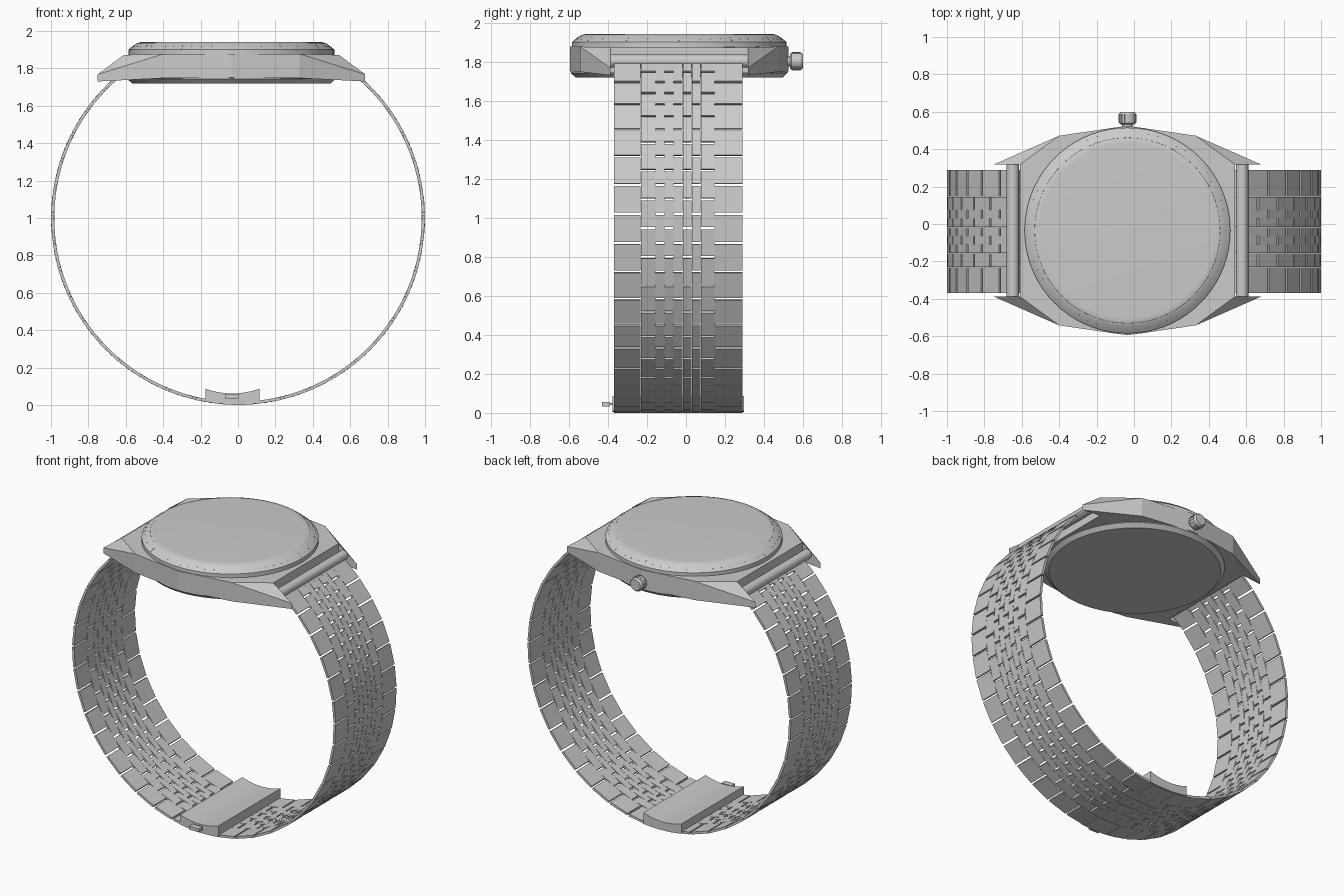
import bpy, bmesh
from math import sin, cos, pi
from mathutils import Vector, Matrix

if "Cube" in bpy.data.objects:
    bpy.data.objects.remove(bpy.data.objects["Cube"])

CX = CY = -0.035   # centre of the watch head


def finish(name, bm, smooth=False):
    bmesh.ops.recalc_face_normals(bm, faces=bm.faces[:])
    me = bpy.data.meshes.new(name)
    bm.to_mesh(me)
    bm.free()
    ob = bpy.data.objects.new(name, me)
    bpy.context.collection.objects.link(ob)
    if smooth:
        bpy.ops.object.select_all(action='DESELECT')
        ob.select_set(True)
        bpy.context.view_layer.objects.active = ob
        bpy.ops.object.shade_smooth_by_angle(angle=0.45)
    return ob


def lathe(name, profile, matrix, n=72):
    """Spin (radius, height) points about the axis; ends are capped."""
    bm = bmesh.new()
    rings = [[bm.verts.new(matrix @ Vector((r * cos(2 * pi * i / n), r * sin(2 * pi * i / n), h)))
              for i in range(n)] for r, h in profile]
    for a, b in zip(rings, rings[1:]):
        for i in range(n):
            j = (i + 1) % n
            bm.faces.new((a[i], a[j], b[j], b[i]))
    bm.faces.new(rings[0])
    bm.faces.new(rings[-1])
    return finish(name, bm, True)


def add_box(bm, lo, hi):
    c = [(a + b) / 2 for a, b in zip(lo, hi)]
    s = [b - a for a, b in zip(lo, hi)]
    bmesh.ops.create_cube(bm, size=1, matrix=Matrix.Translation(c) @ Matrix.Diagonal((*s, 1)))


def prism(bm, section, y0, y1):
    """Extrude an x-z section along y."""
    a = [bm.verts.new((x, y0, z)) for x, z in section]
    b = [bm.verts.new((x, y1, z)) for x, z in section]
    n = len(section)
    for i in range(n):
        j = (i + 1) % n
        bm.faces.new((a[i], a[j], b[j], b[i]))
    bm.faces.new(a)
    bm.faces.new(b)


head = Matrix.Translation((CX, CY, 0))

# Case: faceted body with four drooping pointed lugs
quad = [(0, 0.56, 1.877, 1.75), (0.365, 0.507, 1.877, 1.748),
        (0.715, 0.353, 1.768, 1.73), (0.575, 0.353, 1.872, 1.742)]
outline = quad[:]
outline += [(x, -y, t, b) for x, y, t, b in reversed(quad)]
outline += [(-x, -y, t, b) for x, y, t, b in quad[1:]]
outline += [(-x, y, t, b) for x, y, t, b in reversed(quad[1:])]
bm = bmesh.new()
top = [bm.verts.new((CX + x, CY + y, t)) for x, y, t, b in outline]
bot = [bm.verts.new((CX + x, CY + y, b)) for x, y, t, b in outline]
n = len(outline)
tips = [i for i, p in enumerate(outline) if abs(p[0]) > 0.7]
for i in range(n):
    j = (i + 1) % n
    bm.faces.new((top[i], top[j], bot[j], bot[i]))
for ring in (top, bot):
    for i in tips:
        bm.faces.new((ring[i - 1], ring[i], ring[(i + 1) % n]))
    bm.faces.new([v for i, v in enumerate(ring) if i not in tips])
finish("case", bm)

# Round parts of the head
lathe("case_back", [(0.555, 1.76), (0.555, 1.742), (0.53, 1.718)], head)
lathe("bezel", [(0.55, 1.87), (0.55, 1.9), (0.51, 1.932), (0.497, 1.936), (0.49, 1.93)], head)
lathe("crystal", [(0.5, 1.92), (0.5, 1.932), (0.494, 1.938), (0.483, 1.941), (0.465, 1.942)], head)

# Minute dots on the bezel slope
bm = bmesh.new()
for i in range(60):
    m = head @ Matrix.Rotation(2 * pi * i / 60, 4, 'Z') @ Matrix.Translation((0.53, 0, 1.916))
    m = m @ Matrix.Rotation(0.67, 4, 'Y') @ Matrix.Diagonal((0.03 if i % 5 == 0 else 0.008, 0.005, 0.002, 1))
    bmesh.ops.create_cube(bm, size=1, matrix=m)
finish("bezel_marks", bm)

# Crown on the back side, with a ribbed grip
crown = Matrix.Translation((CX, 0, 1.802)) @ Matrix.Rotation(-pi / 2, 4, 'X')
lathe("crown_stem", [(0.028, 0.5), (0.028, 0.545)], crown, 24)
lathe("crown", [(0.036, 0.533), (0.045, 0.541), (0.045, 0.588), (0.037, 0.6)], crown, 24)
bm = bmesh.new()
for i in range(16):
    m = crown @ Matrix.Rotation(2 * pi * i / 16, 4, 'Z') @ Matrix.Translation((0.045, 0, 0.565))
    bmesh.ops.create_cube(bm, size=1, matrix=m @ Matrix.Diagonal((0.005, 0.008, 0.044, 1)))
finish("crown_ribs", bm)

# Bars holding the band between the lugs
for side, label in ((1, "right"), (-1, "left")):
    m = Matrix.Translation((CX + side * 0.613, CY, 1.803)) @ Matrix.Rotation(pi / 2, 4, 'X')
    lathe("band_bar_" + label, [(0.033, -0.353), (0.033, 0.353)], m, 24)

# Band: nine columns of links, alternate columns shifted by half a link
edges = [-0.37, -0.232, -0.156, -0.11, -0.064, -0.017, 0.029, 0.075, 0.146, 0.29]
PITCH, GAP, START, END = 0.15, 0.013, 0.92, -pi / 2
R_OUT, R_IN = 1.0, 0.984
for side, label in ((1, "right"), (-1, "left")):
    bm = bmesh.new()
    for c, (y0, y1) in enumerate(zip(edges, edges[1:])):
        a = START + (PITCH / 2 if c % 2 else 0)
        while a > END:
            a0 = min(a - GAP / 2, START - GAP / 2)
            a1 = max(a - PITCH + GAP / 2, END)
            if a0 - a1 > 0.01:
                prism(bm, [(side * r * cos(t), 1 + r * sin(t)) for r, t in
                           ((R_OUT, a0), (R_OUT, a1), (R_IN, a1), (R_IN, a0))],
                      y0 + 0.0008, y1 - 0.0008)
            a -= PITCH
    finish("band_links_" + label, bm)

# Clasp: curved block inside the bottom of the band, with a release button
xs = [-0.175 + 0.29 * i / 12 for i in range(13)]
section = [(x, 0.062 + 1.2 * (x + 0.03) ** 2) for x in xs]
section += [(x, 1.004 - (1 - x * x) ** 0.5) for x in reversed(xs)]
bm = bmesh.new()
prism(bm, section, -0.376, 0.297)
finish("clasp", bm, True)
bm = bmesh.new()
add_box(bm, (-0.07, -0.43, 0.034), (0.005, -0.39, 0.057))
add_box(bm, (-0.05, -0.392, 0.04), (-0.015, -0.37, 0.051))
finish("clasp_button", bm)
